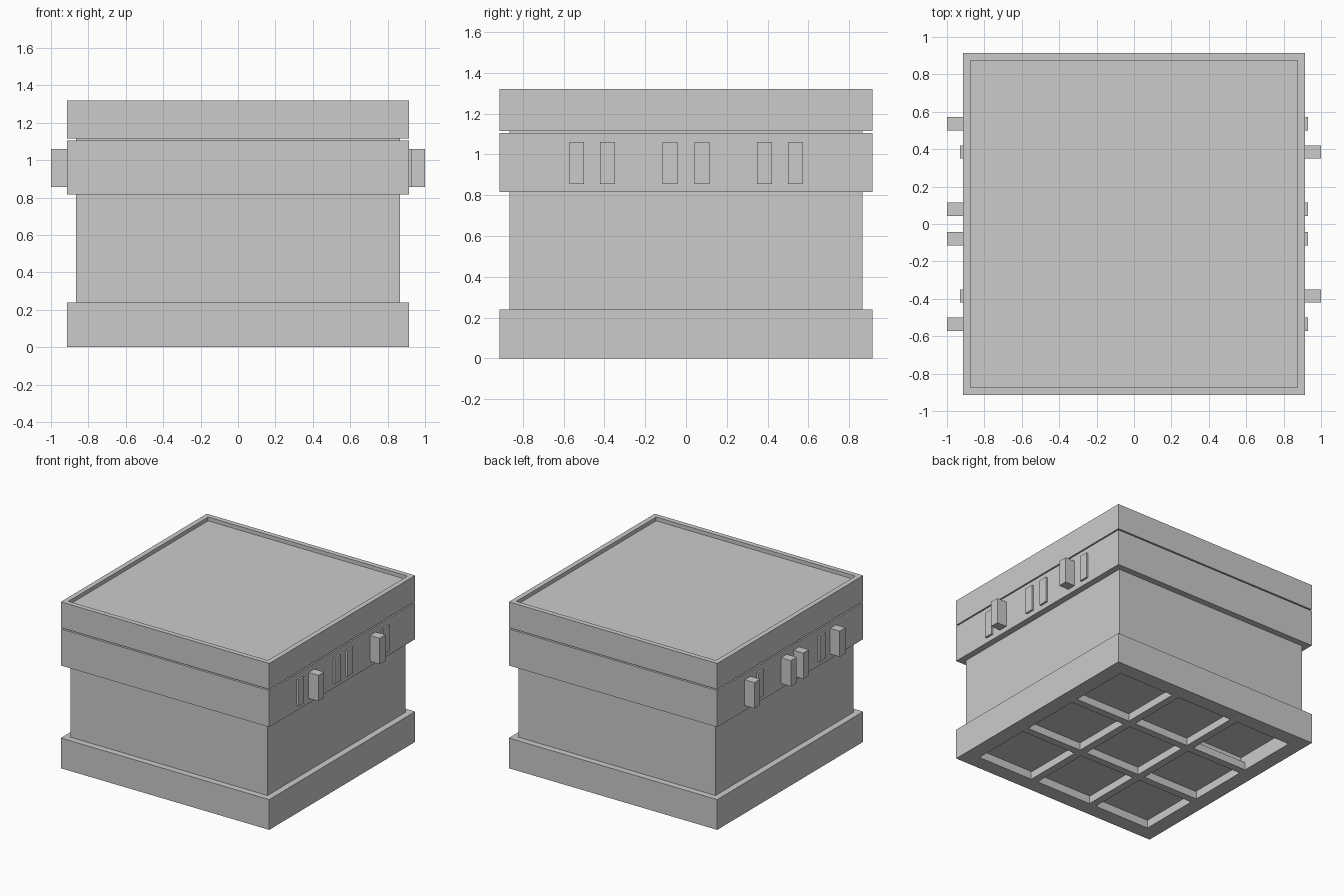
import bpy
import bmesh

if "Cube" in bpy.data.objects:
    bpy.data.objects.remove(bpy.data.objects["Cube"])


def finish(name, bm):
    bmesh.ops.recalc_face_normals(bm, faces=bm.faces)
    me = bpy.data.meshes.new(name)
    bm.to_mesh(me)
    bm.free()
    ob = bpy.data.objects.new(name, me)
    bpy.context.collection.objects.link(ob)
    return ob


def box(name, x, y, z):
    """Box from (min, max) ranges."""
    bm = bmesh.new()
    bmesh.ops.create_cube(bm, size=1)
    for v in bm.verts:
        for i, (lo, hi) in enumerate((x, y, z)):
            v.co[i] = hi if v.co[i] > 0 else lo
    return finish(name, bm)


def slab(name, half, z0, z1):
    return box(name, (-half, half), (-half, half), (z0, z1))


def lattice(name, lines, z0, z1):
    """Square plate on grid lines, with every odd/odd cell left open."""
    bm = bmesh.new()
    pts = [[bm.verts.new((x, y, z0)) for y in lines] for x in lines]
    n = len(lines) - 1
    for i in range(n):
        for j in range(n):
            if not (i % 2 and j % 2):
                bm.faces.new((pts[i][j], pts[i + 1][j], pts[i + 1][j + 1], pts[i][j + 1]))
    ext = bmesh.ops.extrude_face_region(bm, geom=bm.faces[:])
    for v in ext["geom"]:
        if isinstance(v, bmesh.types.BMVert):
            v.co.z = z1
    return finish(name, bm)


OUT, BODY = 0.915, 0.865

# Base: windowed bottom frame, cavity wall and floor above it
lattice("bottom_frame", [-OUT, -.795, -.305, -.245, .245, .305, .795, OUT], 0, .06)
lattice("cavity_wall", [-OUT, -.795, .795, OUT], .06, .12)
slab("base_block", OUT, .12, .24)

# Sliding tiles, with the back left slot empty
for i in (-1, 0, 1):
    for j in (-1, 0, 1):
        if (i, j) != (-1, 1):
            cx, cy, h = i * .53, j * .53, .262
            box("sliding_tile", (cx - h, cx + h), (cy - h, cy + h), (.062, .12))

# Body, upper band and the narrow seam under the lid
slab("body", BODY, .24, .815)
slab("upper_band", OUT, .815, 1.105)
slab("lid_seam", BODY, 1.105, 1.115)

# Lid with a shallow recessed top
slab("lid", OUT, 1.115, 1.29)
lattice("lid_rim", [-OUT, -.875, .875, OUT], 1.29, 1.32)

# Side pins: outer, middle and inner pairs, some pushed in
for side, reach in ((1, (.93, 1.0, .93)), (-1, (1.0, .93, 1.0))):
    for y, r in zip((.535, .385, .078), reach):
        for s in (-1, 1):
            xs = sorted((side * .9, side * r))
            box("side_pin", xs, (s * y - .036, s * y + .036), (.855, 1.06))
